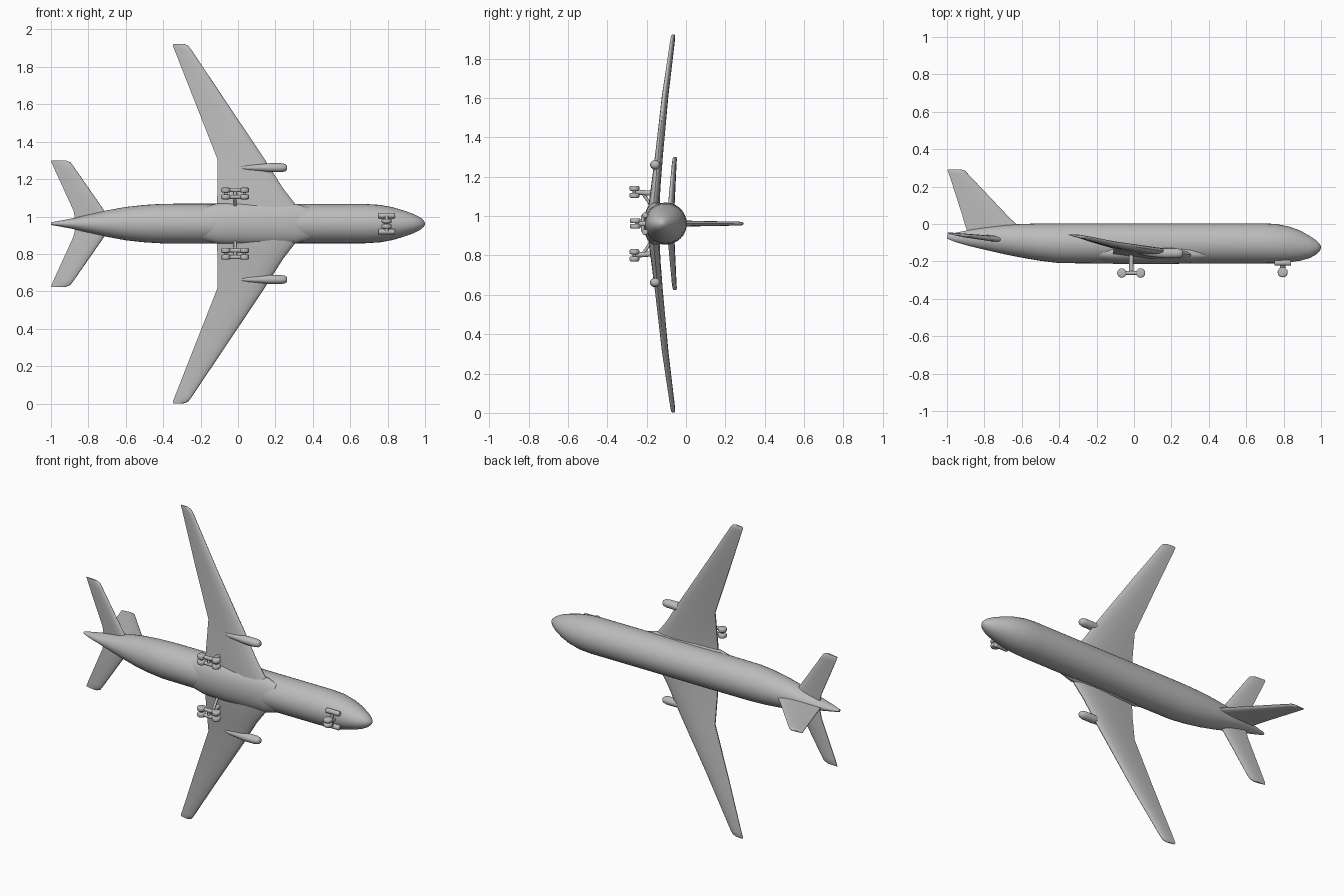
import bpy, bmesh, math
from mathutils import Vector

if "Cube" in bpy.data.objects:
    bpy.data.objects.remove(bpy.data.objects["Cube"])

MID = 0.962          # height of the symmetry plane
grey = bpy.data.materials.new("light grey")
grey.diffuse_color = (0.5, 0.5, 0.5, 1)
grey.use_nodes = True
grey.node_tree.nodes["Principled BSDF"].inputs["Base Color"].default_value = grey.diffuse_color


def finish(name, bm, angle=40):
    bmesh.ops.recalc_face_normals(bm, faces=bm.faces[:])
    me = bpy.data.meshes.new(name)
    bm.to_mesh(me)
    bm.free()
    ob = bpy.data.objects.new(name, me)
    bpy.context.collection.objects.link(ob)
    me.materials.append(grey)
    bpy.ops.object.select_all(action='DESELECT')
    ob.select_set(True)
    bpy.context.view_layer.objects.active = ob
    bpy.ops.object.shade_smooth_by_angle(angle=math.radians(angle))
    return ob


def loft(name, rings, angle=40):
    """Skin a list of equal-length point rings and cap both ends."""
    bm = bmesh.new()
    vs = [[bm.verts.new(p) for p in r] for r in rings]
    n = len(vs[0])
    for a, b in zip(vs, vs[1:]):
        for i in range(n):
            j = (i + 1) % n
            bm.faces.new((a[i], a[j], b[j], b[i]))
    bm.faces.new(vs[0])
    bm.faces.new(vs[-1])
    return finish(name, bm, angle)


def body(name, stations, z=MID, n=32):
    """Lengthwise body: stations are x, low y, high y, half width."""
    rings = []
    for x, lo, hi, w in stations:
        c, h = (lo + hi) / 2, (hi - lo) / 2
        rings.append([(x, c + h * math.cos(t), z + w * math.sin(t))
                      for t in (2 * math.pi * i / n for i in range(n))])
    return loft(name, rings, 60)


# chord fraction and half-thickness factor of the aerofoil
FOIL = [(0, 0), (.015, .3), (.06, .6), (.15, .87), (.32, 1), (.55, .85), (.8, .5), (1, .17)]
FOIL = FOIL + [(c, -t) for c, t in reversed(FOIL[1:])]


def surface(name, stations, side):
    """Flying surface: stations are span, lead x, trail x, lead y, trail y, thickness."""
    return loft(name, [[(a + (b - a) * c, p + (q - p) * c + t * h / 2, MID + side * s)
                        for c, h in FOIL] for s, a, b, p, q, t in stations], 50)


def rod(name, a, b, r, n=16, bevel=0.0):
    """Cylinder between two points, optionally with rounded rims."""
    a, b = Vector(a), Vector(b)
    d = b - a
    m = d.to_track_quat('Z', 'Y').to_matrix().to_4x4()
    m.translation = (a + b) / 2
    bm = bmesh.new()
    bmesh.ops.create_cone(bm, cap_ends=True, segments=n, radius1=r, radius2=r,
                          depth=d.length, matrix=m)
    if bevel:
        rims = [e for e in bm.edges if any(len(f.verts) > 4 for f in e.link_faces)]
        bmesh.ops.bevel(bm, geom=rims, offset=bevel, segments=3, affect='EDGES', profile=.5)
    return finish(name, bm)


# Fuselage
body("fuselage", [
    (-1.0, -.078, -.058, .007), (-.95, -.098, -.046, .016), (-.88, -.118, -.032, .029),
    (-.8, -.137, -.018, .048), (-.7, -.160, -.006, .071), (-.6, -.180, 0, .089),
    (-.5, -.197, .003, .100), (-.4, -.209, .004, .106), (-.2, -.211, .004, .107),
    (.3, -.211, .004, .105), (.68, -.211, .004, .105), (.76, -.210, 0, .100),
    (.83, -.205, -.014, .087), (.89, -.196, -.036, .069), (.94, -.182, -.064, .051),
    (.975, -.163, -.088, .033), (.993, -.144, -.106, .017), (1.0, -.129, -.119, .004)])

# Belly fairing around the wing roots
body("belly_fairing", [
    (-.2, -.200, -.110, .085), (-.11, -.213, -.095, .108), (.05, -.215, -.09, .113),
    (.22, -.213, -.095, .112), (.31, -.211, -.11, .106), (.38, -.200, -.13, .085)])

# Tail fin, lofted upwards
loft("tail_fin", [[(a + (b - a) * c, y, MID + t * h / 2) for c, h in FOIL]
                  for y, a, b, t in [(-.06, -.57, -.885, .036), (0, -.63, -.905, .032),
                                     (.04, -.672, -.916, .028), (.27, -.89, -.99, .02),
                                     (.285, -.905, -.997, .017), (.292, -.925, -.995, .008)]], 50)

for side, tag in ((1, "left"), (-1, "right")):
    # Swept wing with a kinked trailing edge
    surface(tag + "_wing", [
        (0, .36, -.115, -.168, -.160, .06), (.10, .31, -.112, -.165, -.155, .056),
        (.19, .24, -.11, -.156, -.148, .048), (.345, .142, -.11, -.142, -.128, .04),
        (.65, -.062, -.23, -.112, -.094, .03), (.93, -.25, -.34, -.074, -.058, .02),
        (.953, -.268, -.349, -.071, -.057, .017), (.961, -.29, -.345, -.067, -.059, .008)], side)
    # Tailplane
    surface(tag + "_tailplane", [
        (0, -.64, -.865, -.085, -.065, .034), (.07, -.715, -.88, -.084, -.062, .03),
        (.30, -.875, -.985, -.066, -.05, .02), (.328, -.896, -.997, -.063, -.048, .018),
        (.338, -.92, -.998, -.06, -.05, .009)], side)
    # Slim engine under the wing, with its pylon
    ez = MID + side * .299
    body(tag + "_engine", [
        (.01, -.157, -.145, .006), (.06, -.170, -.140, .014), (.12, -.178, -.134, .019),
        (.17, -.183, -.130, .024), (.23, -.183, -.130, .024), (.252, -.178, -.135, .020),
        (.262, -.170, -.143, .012)], ez, 20)
    # Main gear: four wheels on a bogie, with a strut to the wing
    gz = MID + side * .161
    for k, off in enumerate((-.018, .018)):
        for j, x in enumerate((-.065, .035)):
            rod(f"{tag}_main_wheel_{k}{j}", (x, -.262, gz + off - .013),
                (x, -.262, gz + off + .013), .025, 20, .008)
        rod(f"{tag}_bogie_beam_{k}", (-.065, -.262, gz + off), (.035, -.262, gz + off), .011)
    for x in (-.065, -.015, .035):
        rod(tag + "_axle", (x, -.262, gz - .02), (x, -.262, gz + .02), .009)
    rod(tag + "_main_strut", (-.015, -.262, gz), (-.015, -.14, gz - side * .01), .013)
    rod(tag + "_main_brace", (-.015, -.225, gz), (-.015, -.175, gz - side * .07), .008)
    # Nose gear door and wheel
    dz = MID + side * .043
    rod(tag + "_nose_door", (.75, -.208, dz), (.84, -.208, dz), .015, 16, .005)
    wz = MID + side * .014
    rod(tag + "_nose_wheel", (.795, -.258, wz - .012), (.795, -.258, wz + .012), .027, 20, .008)

# Nose gear strut and cross bar
rod("nose_strut", (.795, -.258, MID), (.795, -.18, MID), .014)
rod("nose_cross_bar", (.795, -.22, MID - .04), (.795, -.22, MID + .04), .009)
